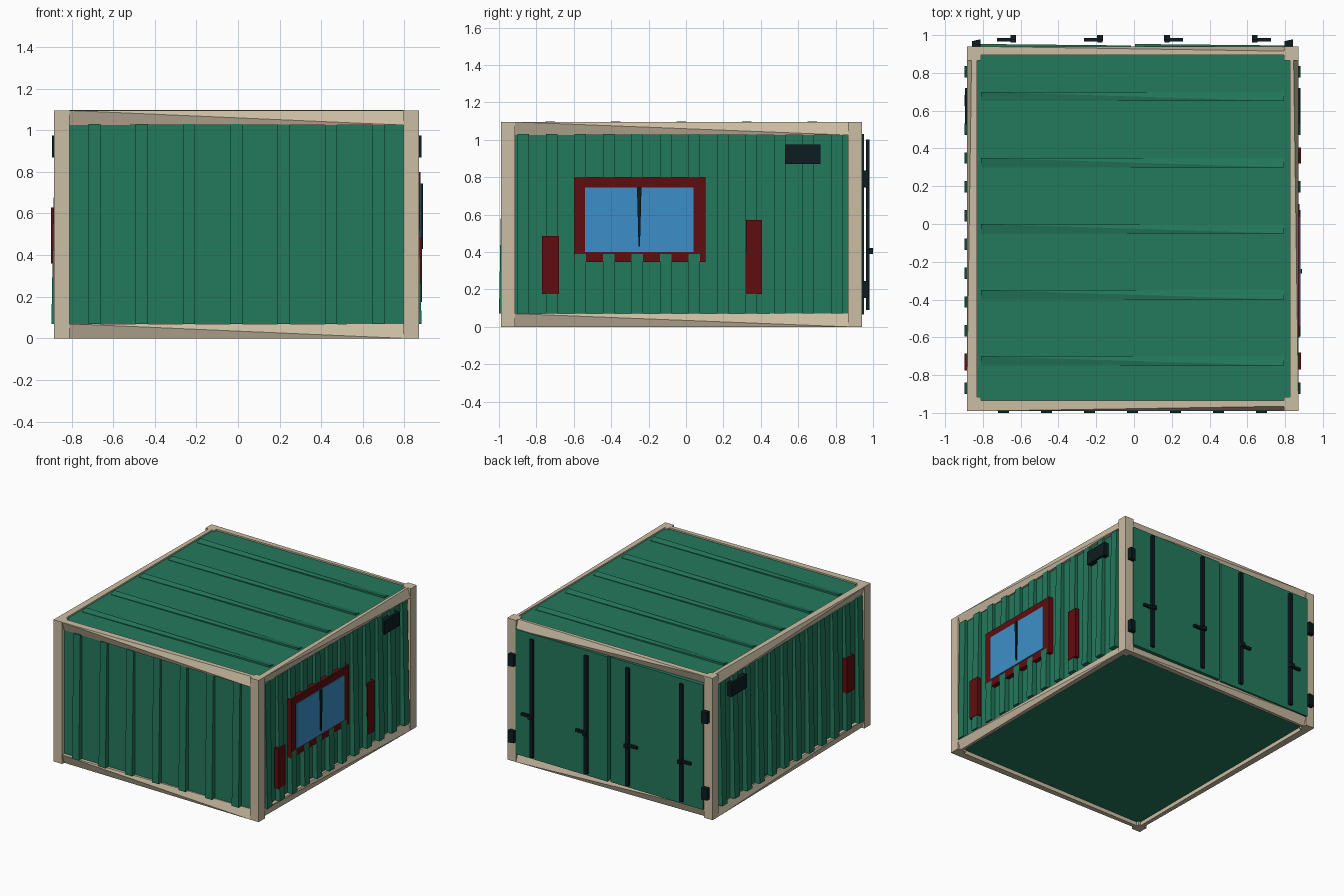
import bpy, bmesh
from mathutils import Vector

if "Cube" in bpy.data.objects:
    bpy.data.objects.remove(bpy.data.objects["Cube"])


def material(name, rgb):
    m = bpy.data.materials.new(name)
    m.diffuse_color = (*rgb, 1)
    m.use_nodes = True
    m.node_tree.nodes["Principled BSDF"].inputs["Base Color"].default_value = m.diffuse_color
    return m


GREEN = material("green paint", (0.017, 0.19, 0.105))
TAN = material("tan frame", (0.60, 0.51, 0.37))
RED = material("dark red", (0.115, 0.004, 0.005))
BLUE = material("window blue", (0.046, 0.275, 0.58))
BLACK = material("dark metal", (0.004, 0.012, 0.014))


def block(name, mat, lo, hi, move=None, ridge=None):
    """Box from lo to hi. move(sign, co) shifts corners; ridge picks two corners to join by an edge."""
    bm = bmesh.new()
    bmesh.ops.create_cube(bm, size=2)
    signs = {v: v.co.copy() for v in bm.verts}
    for v, s in signs.items():
        v.co = Vector([lo[i] if s[i] < 0 else hi[i] for i in range(3)])
        if move:
            move(s, v.co)
    if ridge:
        pair = [v for v, s in signs.items() if ridge(s)]
        bmesh.ops.connect_verts(bm, verts=pair)
    bmesh.ops.recalc_face_normals(bm, faces=bm.faces)
    mesh = bpy.data.meshes.new(name)
    bm.to_mesh(mesh)
    bm.free()
    mesh.materials.append(mat)
    ob = bpy.data.objects.new(name, mesh)
    bpy.context.collection.objects.link(ob)
    return ob


X0, X1, Y0, Y1, H = -0.885, 0.87, -0.99, 0.94, 1.095
P = 0.075      # post width
TWIST = 0.025  # how far the beam corners are set back

# Corner posts
for nx, xa, xb in (("left", X0, X0 + P), ("right", X1 - P, X1)):
    for ny, ya, yb in (("front", Y0, Y0 + P), ("back", Y1 - P, Y1)):
        block(f"post_{ny}_{nx}", TAN, (xa, ya, 0), (xb, yb, H))


# Slightly twisted beams: two opposite outer corners are set back
def beam(name, lo, hi, axis, side):
    run = 1 - axis

    def move(s, co):
        if s[axis] * side > 0 and s[run] * s[2] > 0:
            co[axis] -= side * TWIST

    block(name, TAN, lo, hi, move, lambda s: s[axis] * side > 0 and s[run] * s[2] < 0)


for level, za, zb in (("bottom", 0, 0.07), ("top", H - 0.07, H)):
    beam(f"beam_front_{level}", (X0 + P, Y0, za), (X1 - P, Y0 + 0.055, zb), 1, -1)
    beam(f"beam_back_{level}", (X0 + P, Y1 - 0.045, za), (X1 - P, Y1, zb), 1, 1)
    beam(f"beam_left_{level}", (X0, Y0 + P, za), (X0 + 0.055, Y1 - P, zb), 0, -1)
    beam(f"beam_right_{level}", (X1 - 0.045, Y0 + P, za), (X1, Y1 - P, zb), 0, 1)

# Body shell and roof
block("body", GREEN, (X0 + 0.028, Y0 + 0.028, 0.03), (X1 - 0.028, Y1 - 0.03, 1.05))
block("roof_panel", GREEN, (X0 + 0.05, Y0 + 0.05, 1.04), (X1 - 0.04, Y1 - 0.04, 1.084))


# Roof ribs, twisted like the beams
def roof_twist(s, co):
    if s.z > 0 and s.x * s.y > 0:
        co.z -= 0.011


for i in range(5):
    y = 0.675 - 0.35 * i
    block(f"roof_rib_{i + 1}", GREEN, (-0.81, y - 0.025, 1.07), (0.795, y + 0.025, 1.098),
          roof_twist, lambda s: s.z > 0 and s.x * s.y < 0)


# Wall ribs leaning out at the foot
def lean(axis, side):
    def move(s, co):
        if s[axis] * side > 0 and s.z > 0:
            co[axis] -= side * 0.018
    return move


for i in range(7):
    x = -0.69 + 0.2275 * i
    block(f"front_rib_{i + 1}", GREEN, (x - 0.029, -1.0, 0.07), (x + 0.029, -0.95, 1.03), lean(1, -1))
for i in range(12):
    y = -0.87 + 0.1524 * i
    block(f"right_rib_{i + 1}", GREEN, (0.83, y - 0.03, 0.07), (0.882, y + 0.03, 1.03), lean(0, 1))
    block(f"left_rib_{i + 1}", GREEN, (-0.897, y - 0.03, 0.07), (-0.845, y + 0.03, 1.03), lean(0, -1))

# Window on the right wall
block("window_frame", RED, (0.84, -0.60, 0.345), (0.876, 0.105, 0.80))
block("window_glass", BLUE, (0.87, -0.54, 0.40), (0.881, 0.04, 0.745))
block("window_bar", BLACK, (0.875, -0.262, 0.43), (0.89, -0.238, 0.745),
      lambda s, co: setattr(co, "y", -0.25 + s.y * (0.012 if s.z > 0 else 0.004)))

# Red plates and wall vents
block("right_plate_front", RED, (0.85, -0.77, 0.175), (0.884, -0.68, 0.485))
block("right_plate_back", RED, (0.85, 0.32, 0.175), (0.884, 0.405, 0.57))
block("left_plate", RED, (-0.898, -0.775, 0.36), (-0.86, -0.685, 0.63))
block("right_vent", BLACK, (0.84, 0.53, 0.87), (0.881, 0.72, 0.975))
block("left_vent", BLACK, (-0.894, 0.53, 0.87), (-0.855, 0.72, 0.975))

# Back doors
for name, xa, xb in (("left", -0.812, -0.015), ("right", 0.005, 0.797)):
    block(f"door_{name}", GREEN, (xa, 0.90, 0.065), (xb, 0.953, 1.03),
          lambda s, co: setattr(co, "y", co.y - 0.008) if s.x > 0 and s.y > 0 else None)

# Locking bars with handles
for i, (x, d) in enumerate(((0.64, 1), (0.175, 1), (-0.18, -1), (-0.64, -1))):
    block(f"lock_bar_{i + 1}", BLACK, (x - 0.014, 0.962, 0.09), (x + 0.014, 0.98, 1.0))
    ends = sorted((x, x + d * 0.085))
    block(f"lock_handle_{i + 1}", BLACK, (ends[0], 0.966, 0.395), (ends[1], 0.985, 0.415))
    block(f"lock_knob_{i + 1}", BLACK, (x - 0.015, 0.97, 0.39), (x + 0.015, 1.0, 0.42))

# Door hinges
for n, x in (("left", -0.835), ("right", 0.82)):
    for level, z in (("bottom", 0.20), ("top", 0.79)):
        block(f"hinge_{n}_{level}", BLACK, (x - 0.023, 0.935, z - 0.045), (x + 0.023, 0.978, z + 0.045),
              lambda s, co: setattr(co, "y", co.y - 0.01) if s.x < 0 and s.y > 0 else None)
